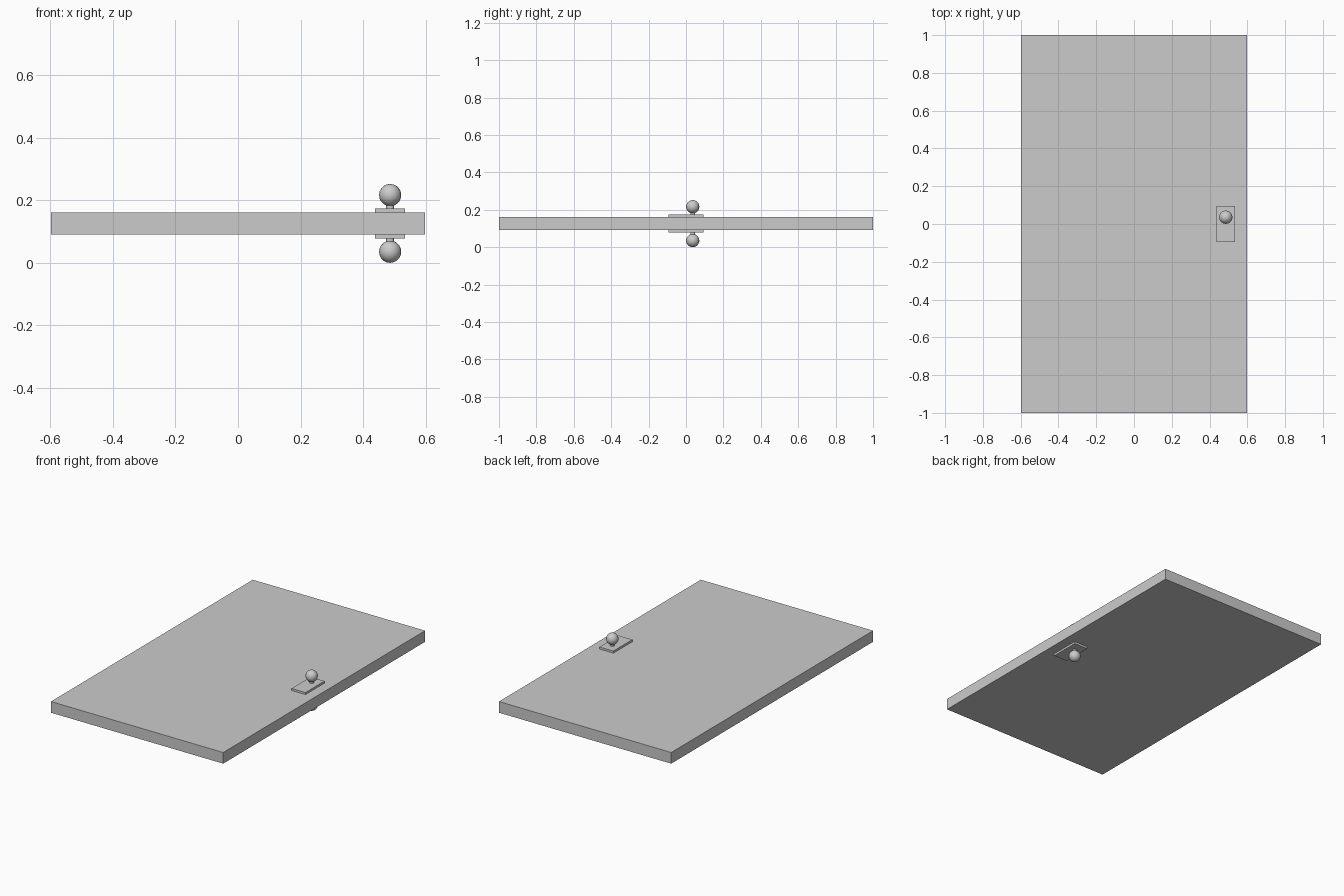
import bpy

if "Cube" in bpy.data.objects:
    bpy.data.objects.remove(bpy.data.objects["Cube"])

MID = 0.126               # height of the door's mid plane
KNOB_X, KNOB_Y = 0.486, 0.036


def box(name, size, loc):
    bpy.ops.mesh.primitive_cube_add(size=1, location=loc)
    ob = bpy.context.object
    ob.name = name
    ob.scale = size
    bpy.ops.object.transform_apply(location=False, rotation=False, scale=True)
    return ob


# Door slab, lying flat
box("door_panel", (1.195, 2.0, 0.07), (0, 0, MID))

# Handle set on both faces
for label, s in (("top", 1), ("bottom", -1)):
    # Backing plate
    box(f"{label}_plate", (0.096, 0.188, 0.014), (KNOB_X, 0, MID + s * 0.041))

    # Neck between plate and knob
    bpy.ops.mesh.primitive_cylinder_add(vertices=16, radius=0.0125, depth=0.022,
                                        location=(KNOB_X, KNOB_Y, MID + s * 0.053))
    bpy.context.object.name = f"{label}_neck"
    bpy.ops.object.shade_smooth_by_angle()

    # Round knob
    bpy.ops.mesh.primitive_uv_sphere_add(segments=16, ring_count=10, radius=0.0355,
                                         location=(KNOB_X, KNOB_Y, MID + s * 0.0905))
    bpy.context.object.name = f"{label}_knob"
    bpy.ops.object.shade_smooth_by_angle(angle=0.8)
